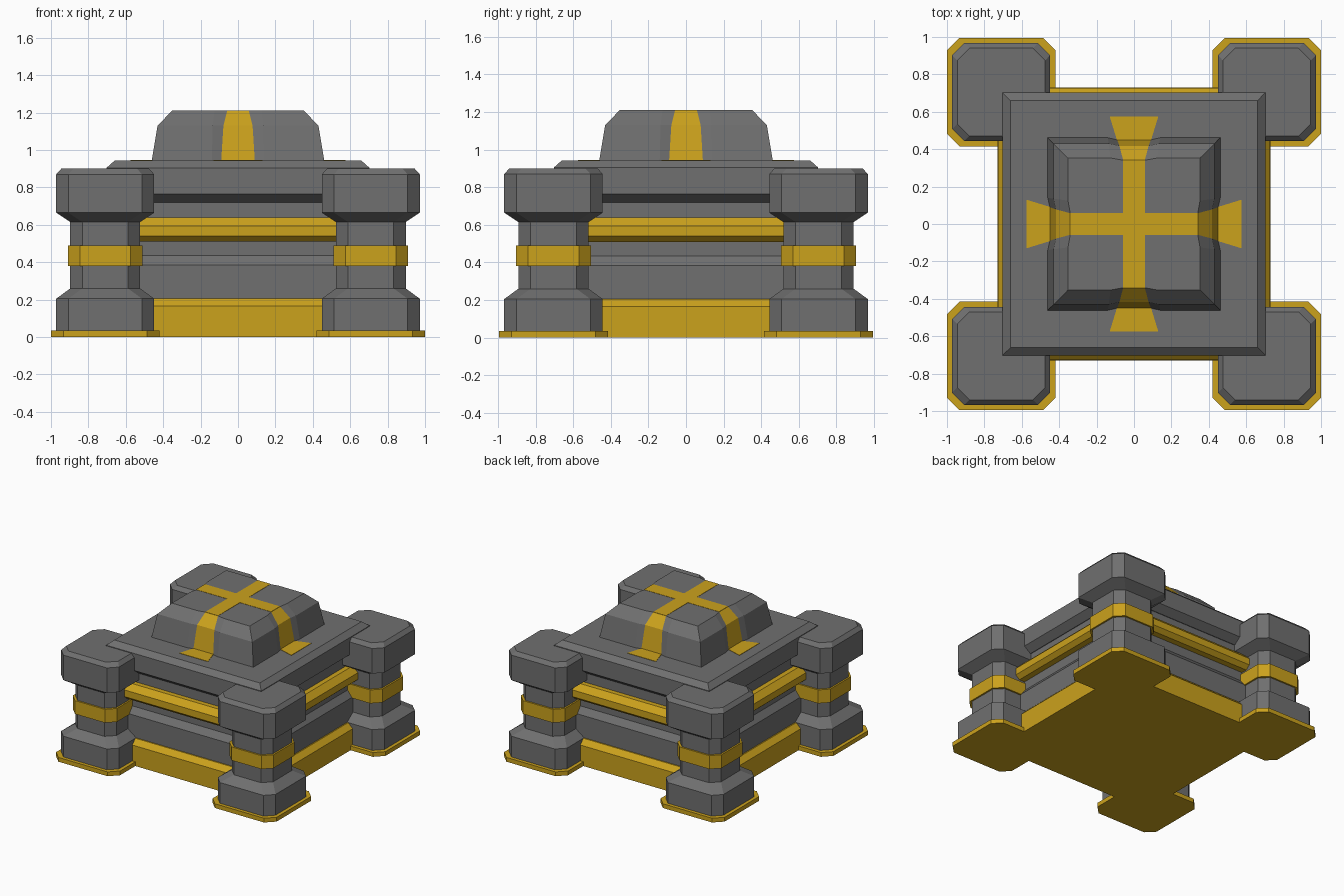
import bpy, bmesh

if "Cube" in bpy.data.objects:
    bpy.data.objects.remove(bpy.data.objects["Cube"])

gold = bpy.data.materials.new("gold")
gold.diffuse_color = (0.60, 0.36, 0.012, 1)
gold.use_nodes = True
gold.node_tree.nodes["Principled BSDF"].inputs["Base Color"].default_value = gold.diffuse_color


def finish(name, bm, material=None):
    bmesh.ops.recalc_face_normals(bm, faces=bm.faces)
    mesh = bpy.data.meshes.new(name)
    bm.to_mesh(mesh)
    bm.free()
    ob = bpy.data.objects.new(name, mesh)
    bpy.context.collection.objects.link(ob)
    if material:
        mesh.materials.append(material)
    return ob


def outline(h, c):
    """Square of half size h, with corners cut by c."""
    if c == 0:
        return [(-h, -h), (h, -h), (h, h), (-h, h)]
    k = h - c
    return [(-k, -h), (k, -h), (h, -k), (h, k), (k, h), (-k, h), (-h, k), (-h, -k)]


def loft(name, profile, chamfer=0, centre=(0, 0), material=None):
    """Stack square outlines given as (half size, z) and skin them."""
    bm = bmesh.new()
    rings = [[bm.verts.new((x + centre[0], y + centre[1], z)) for x, y in outline(h, chamfer)]
             for h, z in profile]
    n = len(rings[0])
    for a, b in zip(rings, rings[1:]):
        for i in range(n):
            j = (i + 1) % n
            bm.faces.new((a[i], a[j], b[j], b[i]))
    bm.faces.new(rings[0][::-1])
    bm.faces.new(rings[-1])
    return finish(name, bm, material)


def turn(x, y, k):
    for _ in range(k):
        x, y = -y, x
    return x, y


# Corner pillars
for sx, side in ((-1, "left"), (1, "right")):
    for sy, end in ((-1, "front"), (1, "back")):
        c = (0.71 * sx, 0.705 * sy)
        tag = f"{end}_{side}"
        loft(f"pillar_foot_{tag}", [(0.29, 0), (0.29, 0.035)], 0.067, c, gold)
        loft(f"pillar_{tag}",
             [(0.262, 0.03), (0.262, 0.205), (0.187, 0.26), (0.187, 0.615),
              (0.262, 0.665), (0.262, 0.87), (0.235, 0.9)], 0.065, c)
        loft(f"pillar_band_{tag}", [(0.2, 0.38), (0.2, 0.49)], 0.065, c, gold)

# Chest body, gold trims and lid
loft("base_trim", [(0.73, 0), (0.73, 0.165), (0.69, 0.205)], material=gold)
loft("body_wall", [(0.68, 0.15), (0.68, 0.385), (0.64, 0.435), (0.64, 0.75)])
loft("middle_trim", [(0.69, 0.51), (0.725, 0.54), (0.725, 0.595), (0.68, 0.64)], material=gold)
loft("lid", [(0.645, 0.72), (0.703, 0.765), (0.703, 0.905), (0.66, 0.943)])

# Raised crown with a shallow gold channel down each side
levels = [  # half size, z, channel half width, outer lip half width
    (0.462, 0.94, 0.09, 0.14),
    (0.43, 1.13, 0.078, 0.135),
    (0.353, 1.21, 0.058, 0.125),
]
depth = 0.012
bm = bmesh.new()
rings = []
for h, z, w, lip in levels:
    side = [(-h, -h), (-lip, -h), (-w, depth - h), (w, depth - h), (lip, -h)]
    rings.append([bm.verts.new((*turn(x, y, k), z)) for k in range(4) for x, y in side])
for a, b in zip(rings, rings[1:]):
    for i in range(20):
        j = (i + 1) % 20
        f = bm.faces.new((a[i], a[j], b[j], b[i]))
        f.material_index = 1 if i % 5 == 2 else 0
bm.faces.new(rings[0][::-1])
bm.faces.new(rings[-1])
crown = finish("crown", bm)
grey = bpy.data.materials.new("grey")
grey.diffuse_color = (0.16, 0.16, 0.16, 1)
grey.use_nodes = True
grey.node_tree.nodes["Principled BSDF"].inputs["Base Color"].default_value = grey.diffuse_color
crown.data.materials.append(grey)
crown.data.materials.append(gold)
for ob in bpy.data.objects:
    if not ob.data.materials:
        ob.data.materials.append(grey)

# Gold cross inlay on the crown top
w, r = 0.058, 0.341
bm = bmesh.new()
pts = [turn(x, y, k) for k in range(4) for x, y in ((-w, -r), (w, -r), (w, -w))]
top = bm.faces.new([bm.verts.new((x, y, 1.209)) for x, y in pts])
ext = bmesh.ops.extrude_face_region(bm, geom=[top])
for v in ext["geom"]:
    if isinstance(v, bmesh.types.BMVert):
        v.co.z = 1.212
finish("crown_cross", bm, gold)

# Flared gold tabs where the channels meet the lid
for k, name in enumerate(("front", "right", "back", "left")):
    bm = bmesh.new()
    tab = [(-0.09, -0.445), (-0.13, -0.575), (0.13, -0.575), (0.09, -0.445)]
    lo = [bm.verts.new((*turn(x, y, k), 0.94)) for x, y in tab]
    hi = [bm.verts.new((*turn(x, y, k), 0.946)) for x, y in tab]
    for i in range(4):
        j = (i + 1) % 4
        bm.faces.new((lo[i], lo[j], hi[j], hi[i]))
    bm.faces.new(lo[::-1])
    bm.faces.new(hi)
    finish(f"lid_tab_{name}", bm, gold)
